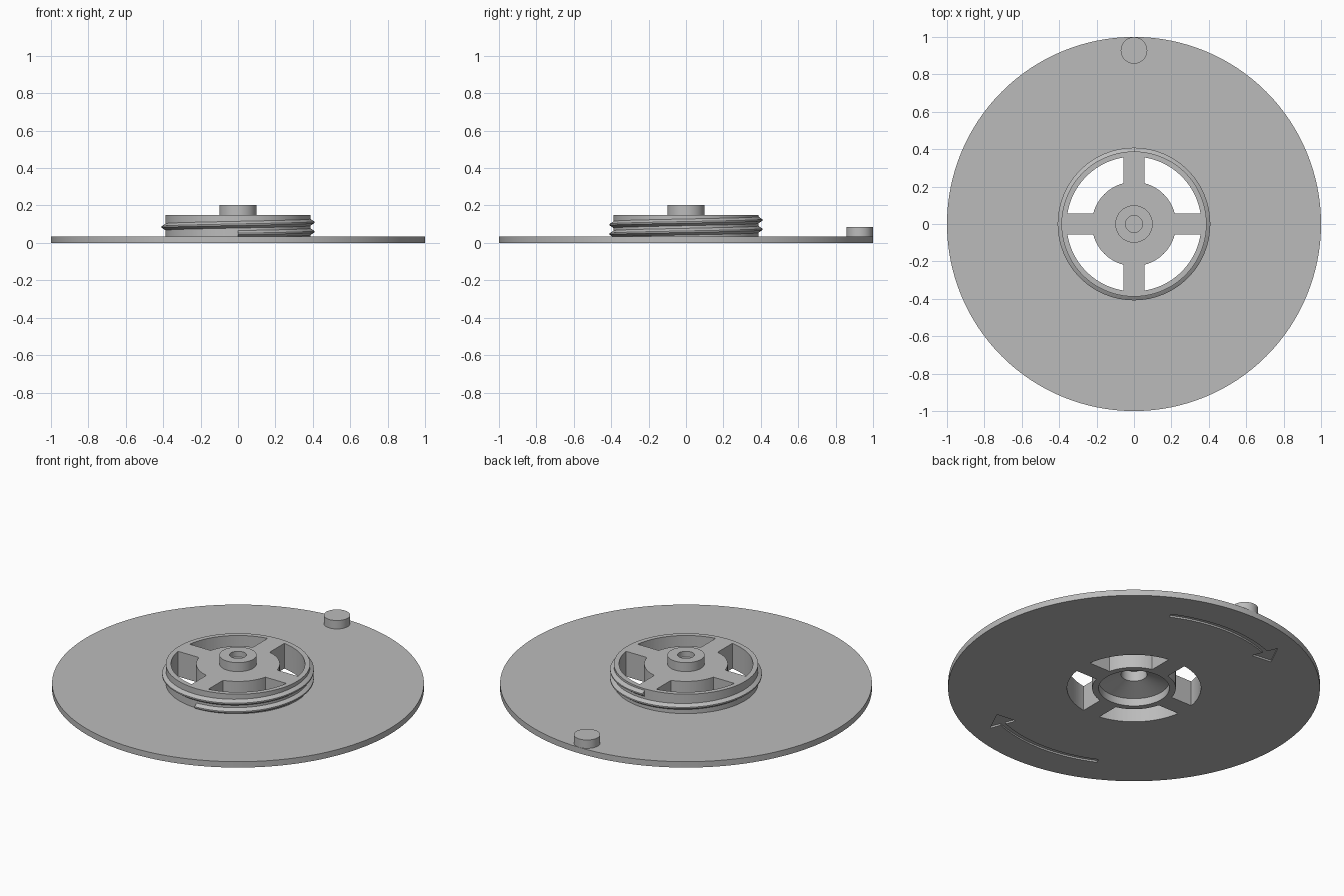
import bpy, bmesh
from math import sin, cos, asin, pi, radians

if "Cube" in bpy.data.objects:
    bpy.data.objects.remove(bpy.data.objects["Cube"])

grey = bpy.data.materials.new("plain grey")
grey.use_nodes = True
COLOUR = (0.5, 0.5, 0.5, 1)
grey.diffuse_color = COLOUR
grey.node_tree.nodes["Principled BSDF"].inputs["Base Color"].default_value = COLOUR


def polar(r, a):
    return (r * cos(a), r * sin(a))


def arc(r, a, b, n):
    return [polar(r, a + (b - a) * i / n) for i in range(n + 1)]


def make(name, bm):
    bmesh.ops.recalc_face_normals(bm, faces=bm.faces)
    me = bpy.data.meshes.new(name)
    bm.to_mesh(me)
    bm.free()
    me.materials.append(grey)
    ob = bpy.data.objects.new(name, me)
    bpy.context.collection.objects.link(ob)
    return ob


def smooth(ob):
    bpy.ops.object.select_all(action='DESELECT')
    ob.select_set(True)
    bpy.context.view_layer.objects.active = ob
    bpy.ops.object.shade_smooth_by_angle(angle=radians(30))


def lathe(name, profile, steps):
    bm = bmesh.new()
    vs = [bm.verts.new((r, 0, z)) for r, z in profile]
    es = [bm.edges.new(p) for p in zip(vs, vs[1:])]
    bmesh.ops.spin(bm, geom=vs + es, axis=(0, 0, 1), cent=(0, 0, 0),
                   angle=2 * pi, steps=steps, use_merge=False)
    bmesh.ops.remove_doubles(bm, verts=bm.verts, dist=1e-5)
    return make(name, bm)


def prism(bm, outline, z0, z1):
    face = bm.faces.new([bm.verts.new((x, y, z0)) for x, y in outline])
    top = bmesh.ops.extrude_face_region(bm, geom=[face])["geom"]
    bmesh.ops.translate(bm, vec=(0, 0, z1 - z0),
                        verts=[g for g in top if isinstance(g, bmesh.types.BMVert)])


def cut(ob, cutter):
    cutter.hide_render = True
    mod = ob.modifiers.new("cut", 'BOOLEAN')
    mod.operation = 'DIFFERENCE'
    mod.solver = 'EXACT'
    mod.object = cutter
    bpy.context.view_layer.objects.active = ob
    bpy.ops.object.modifier_apply(modifier=mod.name)
    bpy.data.objects.remove(cutter)


# Plate, raised plug, boss with dimple, and conical recess underneath
plate = lathe("plate_and_hub", [
    (0, 0.17), (0.045, 0.17), (0.045, 0.203), (0.1, 0.203), (0.1, 0.15),
    (0.388, 0.15), (0.388, 0.035), (1, 0.035), (1, 0),
    (0.19, 0), (0.19, 0.045), (0.07, 0.085), (0.07, 0.145), (0, 0.145)], 128)

# Four windows that leave a cross of spokes
bm = bmesh.new()
R_IN, R_OUT, HALF = 0.225, 0.36, 0.055
a_in, a_out = asin(HALF / R_IN), asin(HALF / R_OUT)
for k in range(4):
    t = k * pi / 2
    outline = arc(R_OUT, t + a_out, t + pi / 2 - a_out, 20)
    outline += arc(R_IN, t + pi / 2 - a_in, t + a_in, 16)
    prism(bm, outline, -0.1, 0.3)
cut(plate, make("window_cutter", bm))

# Two curved arrows engraved in the underside
bm = bmesh.new()
for k in range(2):
    t = k * pi
    start, neck, tip = (t + radians(d) for d in (64, 111, 119))
    outline = arc(0.82, start, neck, 16)
    outline += [polar(0.885, neck), polar(0.79, tip), polar(0.725, neck)]
    outline += arc(0.79, neck, start, 16)
    prism(bm, outline, -0.05, 0.01)
cut(plate, make("arrow_cutter", bm))
smooth(plate)

# Helical thread ridge around the plug
bm = bmesh.new()
STEPS, PITCH = 144, 0.05
rings = []
for i in range(STEPS + 1):
    a = -pi / 2 + 3 * pi * i / STEPS
    z = 0.06 + PITCH * a / (2 * pi)
    section = [(0.38, -0.022), (0.388, -0.018), (0.408, -0.004),
               (0.408, 0.004), (0.388, 0.018), (0.38, 0.022)]
    rings.append([bm.verts.new((*polar(r, a), z + dz)) for r, dz in section])
for p, q in zip(rings, rings[1:]):
    for j in range(len(p)):
        n = (j + 1) % len(p)
        bm.faces.new((p[j], p[n], q[n], q[j]))
bm.faces.new(rings[0])
bm.faces.new(rings[-1])
smooth(make("thread", bm))

# Finger peg at the back edge
peg = lathe("finger_peg", [(0, 0.085), (0.071, 0.085), (0.071, 0.02), (0, 0.02)], 48)
peg.location = (0, 0.928, 0)
smooth(peg)
